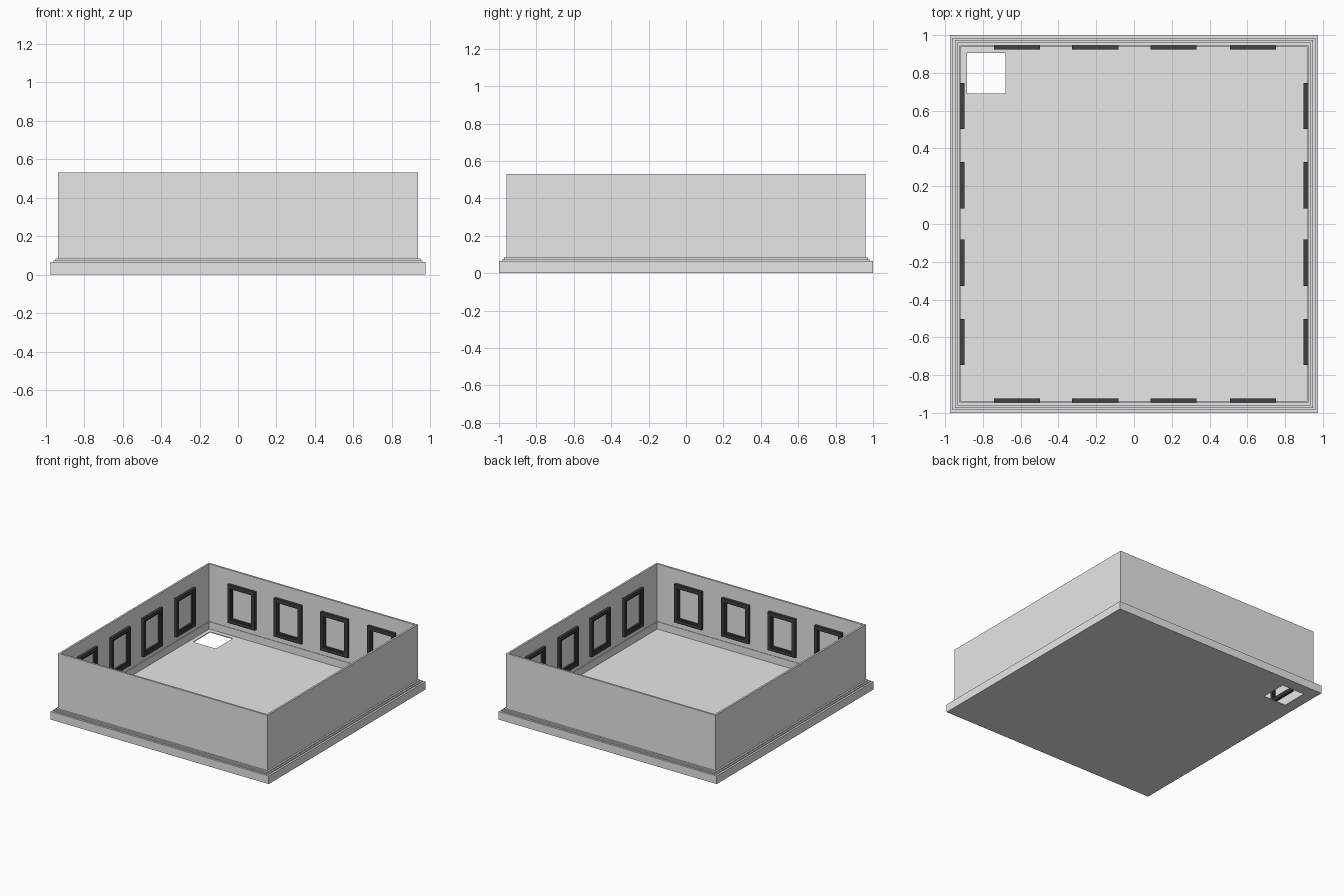
import bpy, bmesh
from math import pi
from mathutils import Matrix, Vector

cube = bpy.data.objects.get("Cube")
if cube:
    bpy.data.objects.remove(cube, do_unlink=True)


def material(name, value):
    m = bpy.data.materials.new(name)
    m.use_nodes = True
    colour = (value, value, value, 1)
    m.diffuse_color = colour
    m.node_tree.nodes["Principled BSDF"].inputs["Base Color"].default_value = colour
    return m


plaster = material("light grey plaster", 0.8)
charcoal = material("charcoal", 0.05)


def finish(name, bm, mat):
    bmesh.ops.recalc_face_normals(bm, faces=bm.faces)
    mesh = bpy.data.meshes.new(name)
    bm.to_mesh(mesh)
    bm.free()
    mesh.materials.append(mat)
    obj = bpy.data.objects.new(name, mesh)
    bpy.context.collection.objects.link(obj)
    return obj


def sweep(name, profile, half_x, half_y, mat, matrix=Matrix()):
    """Closed profile of (outset, height) swept round a mitred rectangle."""
    bm = bmesh.new()
    corners = [(1, 1), (-1, 1), (-1, -1), (1, -1)]
    rings = [[bm.verts.new(matrix @ Vector((sx * (half_x + o), sy * (half_y + o), h)))
              for sx, sy in corners] for o, h in profile]
    for a, b in zip(rings, rings[1:] + rings[:1]):
        for i in range(4):
            j = (i + 1) % 4
            bm.faces.new((a[i], a[j], b[j], b[i]))
    return finish(name, bm, mat)


# Room shell: thin walls and a stepped plinth moulding
IN_X, IN_Y, TOP = 0.92, 0.945, 0.53
sweep("walls", [(0, 0.06), (0.015, 0.06), (0.015, TOP), (0, TOP)], IN_X, IN_Y, plaster)
sweep("plinth", [(-0.004, 0), (0.055, 0), (0.055, 0.065), (0.04, 0.065), (0.04, 0.073),
                 (0.028, 0.073), (0.028, 0.083), (0.01, 0.083), (0.01, 0.065),
                 (-0.004, 0.065)], IN_X, IN_Y, plaster)

# Floor slab with a square opening in the back right corner
bm = bmesh.new()
xs = (-IN_X - 0.02, -0.885, -0.68, IN_X + 0.02)
ys = (-IN_Y - 0.02, 0.69, 0.905, IN_Y + 0.02)
grid = [[bm.verts.new((x, y, 0)) for y in ys] for x in xs]
for i in range(3):
    for j in range(3):
        if (i, j) != (1, 1):
            bm.faces.new((grid[i][j], grid[i + 1][j], grid[i + 1][j + 1], grid[i][j + 1]))
slab = bmesh.ops.extrude_face_region(bm, geom=bm.faces[:])
bmesh.ops.translate(bm, vec=(0, 0, 0.006),
                    verts=[e for e in slab["geom"] if isinstance(e, bmesh.types.BMVert)])
finish("floor", bm, plaster)

# Picture frames, four on each wall, with a stepped inner lip
frame_profile = [(0, -0.002), (0, 0.022), (-0.026, 0.022), (-0.026, 0.014),
                 (-0.036, 0.014), (-0.036, -0.002)]
walls = {"front": (pi, IN_Y), "back": (0, IN_Y), "left": (-pi / 2, IN_X), "right": (pi / 2, IN_X)}
for side, (turn, distance) in walls.items():
    offsets = (-0.625, -0.205, 0.205, 0.625) if side in ("left", "right") else (-0.62, -0.205, 0.21, 0.63)
    for n, along in enumerate(offsets, 1):
        if side == "front":
            along = -along
        stand = (Matrix.Rotation(turn, 4, "Z") @ Matrix.Translation((along, distance, 0.265))
                 @ Matrix.Rotation(pi / 2, 4, "X"))
        sweep(f"{side}_frame_{n}", frame_profile, 0.122, 0.155, charcoal, stand)
